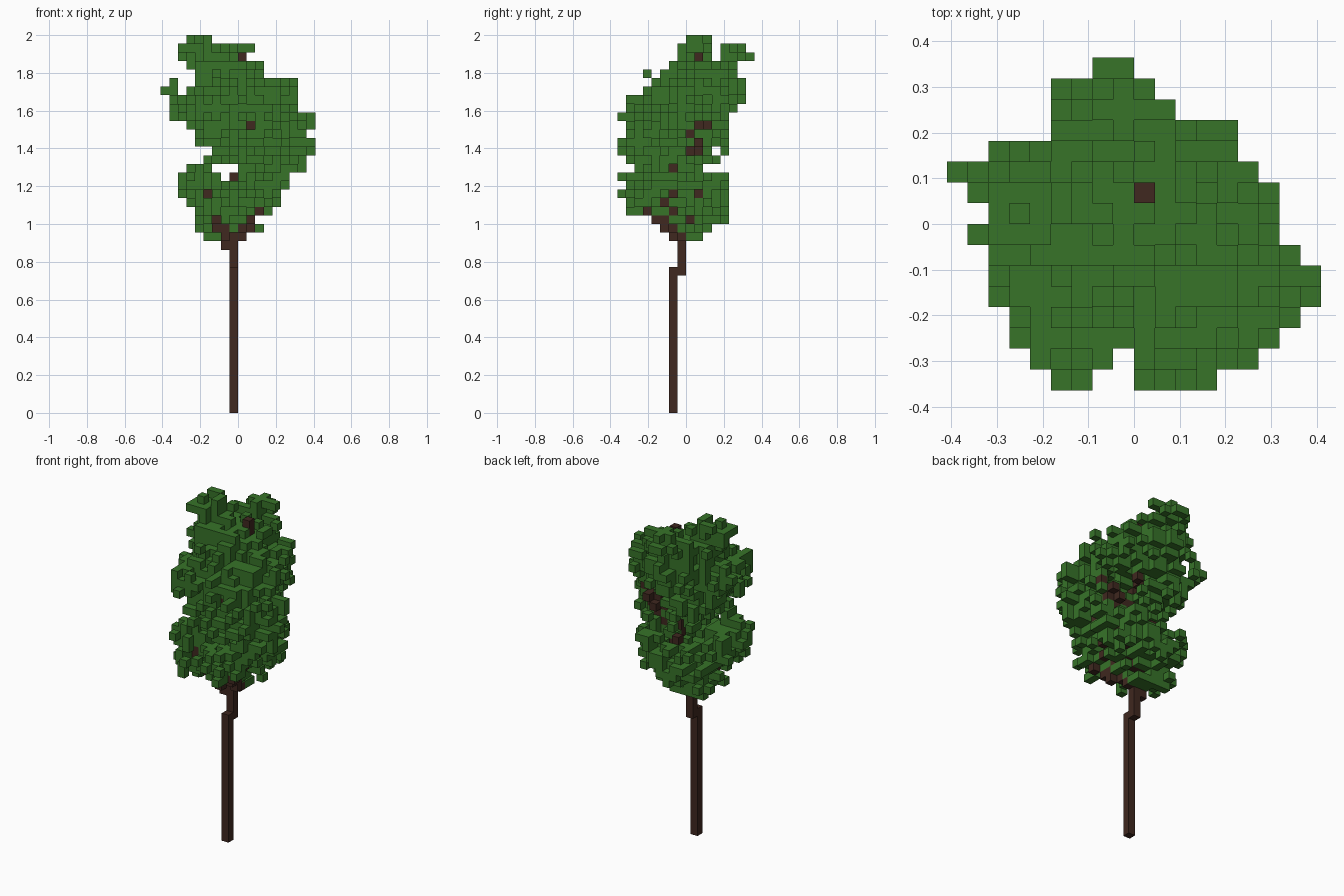
import bpy
import bmesh
import random
from collections import Counter
from mathutils import Vector, noise

CELL = 2 / 44  # edge length of one cube
random.seed(4)

if "Cube" in bpy.data.objects:
    bpy.data.objects.remove(bpy.data.objects["Cube"])


def make_material(name, colour):
    mat = bpy.data.materials.new(name)
    mat.use_nodes = True
    mat.diffuse_color = (*colour, 1)
    mat.node_tree.nodes["Principled BSDF"].inputs["Base Color"].default_value = (*colour, 1)
    return mat


def neighbours(cell):
    for axis in range(3):
        for sign in (-1, 1):
            beside = list(cell)
            beside[axis] += sign
            yield tuple(beside)


def build_cubes(name, cells, blocked, mat):
    """Make one mesh from the outer faces of a set of grid cells."""
    bm = bmesh.new()
    corners = {}

    def corner(point):
        key = tuple(round(c) for c in point)
        if key not in corners:
            corners[key] = bm.verts.new(Vector(key) * CELL)
        return corners[key]

    for cell in sorted(cells):
        middle = Vector(cell) + Vector((0.5, 0.5, 0.5))
        for beside in neighbours(cell):
            if beside in cells or beside in blocked:
                continue
            out = Vector(beside) - Vector(cell)
            side = Vector((out.z, out.x, out.y))
            up = out.cross(side)
            bm.faces.new([corner(middle + (out + side * a + up * b) / 2)
                          for a, b in ((-1, -1), (1, -1), (1, 1), (-1, 1))])
    bm.normal_update()
    mesh = bpy.data.meshes.new(name)
    bm.to_mesh(mesh)
    bm.free()
    mesh.materials.append(mat)
    obj = bpy.data.objects.new(name, mesh)
    bpy.context.collection.objects.link(obj)


def line_cells(start, end):
    """Cells along a straight line between two cells."""
    a, b = Vector(start), Vector(end)
    steps = int(max(abs(c) for c in b - a))
    return {tuple(round(c) for c in a.lerp(b, i / steps)) for i in range(steps + 1)}


# Trunk: a tall post that steps back once below the crown
trunk = line_cells((-1, -2, 0), (-1, -2, 16)) | line_cells((-1, -1, 16), (-1, -1, 21))

# Branches: a leaning leader, then limbs that show at the left side, front and back
fork, middle, high = (-1, -1, 20), (0, 0, 26), (0, 0, 33)
left_limbs = [(middle, (4, -2, 28)), (middle, (4, 0, 30)), ((0, 0, 28), (4, 1, 31)),
              ((0, 0, 29), (5, 0, 32)), ((0, 0, 24), (3, -2, 25)),
              ((0, -1, 22), (2, -3, 24)), ((0, -2, 21), (2, -5, 23)),
              ((0, 0, 22), (3, 1, 25))]
front_limbs = [((-2, -1, 19), (-4, -4, 25)), ((-2, -1, 20), (-3, -3, 22)),
               ((0, -1, 20), (1, -4, 22)), (high, (1, -5, 33))]
back_limbs = [((-1, 0, 22), (-3, 1, 25)), (middle, (-1, 2, 27)), (high, (1, 2, 33))]
leader = [(fork, middle), (middle, high), (high, (0, 1, 41))]
branches = set()
for start, end in left_limbs + front_limbs + back_limbs + leader:
    branches |= line_cells(start, end)
branches -= trunk
wood = trunk | branches

# Crown outline by layer, top first: layer, x from, x to, y from, y to
LAYERS = [
    (43, -6, -3, 0, 3), (42, -7, -2, -1, 3), (42, -2, 2, 4, 7),
    (41, -7, 0, -1, 3), (41, -4, 1, 4, 7), (40, -6, 3, -2, 6),
    (39, -5, 3, -3, 6), (38, -5, 7, -4, 7), (37, -6, 7, -5, 7),
    (36, -8, 7, -7, 7), (35, -8, 7, -7, 6), (34, -8, 9, -8, 5),
    (33, -6, 9, -7, 5), (32, -5, 8, -7, 5), (31, -5, 9, -8, 5),
    (30, -3, 9, -8, 3), (29, -4, 8, -7, 4), (28, 0, 8, -6, 2),
    (28, -6, -3, -5, -1), (27, 0, 6, -8, 5), (27, -7, -2, -6, 1),
    (26, -7, 6, -7, 5), (25, -7, 5, -8, 5), (24, -6, 5, -7, 5),
    (23, -5, 4, -7, 5), (22, -5, 2, -4, 5), (21, -5, 1, -2, 3),
    (20, -4, 1, 0, 2)]

# Crown plan outline: x limits of each row, from front to back
LEFT = [-4, -5, -6, -6, -7, -7, -7, -8, -7, -8, -9, -8, -4, -4, -4, -2]
RIGHT = [4, 6, 7, 8, 9, 9, 8, 7, 7, 7, 6, 5, 5, 2, 1, 0]


def outside(x, y, z):
    """Places the crown leaves open."""
    if not LEFT[y + 8] <= x < RIGHT[y + 8]:
        return True
    if y < -6 and -2 <= x < 0 and (y == -8 or x == -1):  # cleft at the front
        return True
    if z < 28:  # the low part is narrow across one diagonal
        return not -8 <= x - y <= 10 or not -12 <= x + y + 1 <= 9
    if z < 31 and x > -4 and x + y < -7:  # notch above the low side lobe
        return True
    if 29 <= z <= 33 and x > 0 and y > 0:  # hollow at the back
        return True
    return z > 34 and x - y > (9 if z < 38 else 6)  # sloping shoulder


leaves = set()
for z, x0, x1, y0, y1 in LAYERS:
    skew = -0.25 if z < 28 or z > 33 else 0
    for x in range(x0, x1):
        for y in range(y0, y1):
            u = (2 * x + 1 - x0 - x1) / (x1 - x0)
            v = (2 * y + 1 - y0 - y1) / (y1 - y0)
            lump = noise.noise(Vector((x, y, z)) * 0.47)
            reach = abs(u) ** 2.5 + abs(v) ** 2.5 + skew * u * v
            if reach < 1.05 + 0.4 * lump and not outside(x, y, z):
                leaves.add((x, y, z))

# Loose leaf tufts at the crown edge
leaves |= {(-9, 2, 37), (-8, 2, 37), (-8, 2, 38), (-2, 7, 41), (-1, 7, 41),
           (2, 1, 21), (2, 4, 30), (-3, -5, 39), (8, -3, 34), (8, -4, 34),
           (8, -3, 31), (8, -4, 31), (8, -4, 30), (-8, -1, 36), (2, -8, 34),
           (0, -8, 31), (1, -8, 31), (-4, -8, 34), (-3, -8, 34), (3, -8, 30),
           (1, -8, 27), (1, -8, 25), (-2, -2, 21), (-1, -2, 21), (2, -6, 23)}
leaves -= wood

# Clear the leaves that would hide the ends of the outer limbs
for _, (x, y, z) in left_limbs:
    leaves -= {(i, y, z) for i in range(x, 9)}
for _, (x, y, z) in front_limbs:
    leaves -= {(x, j, z) for j in range(-8, y)}
for _, (x, y, z) in back_limbs:
    leaves -= {(x - i, y + i, z) for i in range(8)}
    leaves -= {(x - i, y + i + 1, z) for i in range(8)}


# Roughen the crown: pit the surface but keep its outline along every axis
def columns(cell):
    return [(axis, cell[:axis] + cell[axis + 1:]) for axis in range(3)]


depth = Counter(col for cell in leaves for col in columns(cell))
for chance in (0.45, 0.3):
    surface = [c for c in sorted(leaves) if any(n not in leaves | wood for n in neighbours(c))]
    random.shuffle(surface)
    for cell in surface:
        if random.random() < chance and all(depth[col] > 1 for col in columns(cell)):
            leaves.remove(cell)
            depth.subtract(columns(cell))

bark = make_material("bark brown", (0.05, 0.021, 0.014))
green = make_material("leaf green", (0.038, 0.172, 0.022))
build_cubes("trunk", trunk, branches, bark)
build_cubes("branches", branches, trunk | leaves, bark)
build_cubes("leaf_crown", leaves, wood, green)
